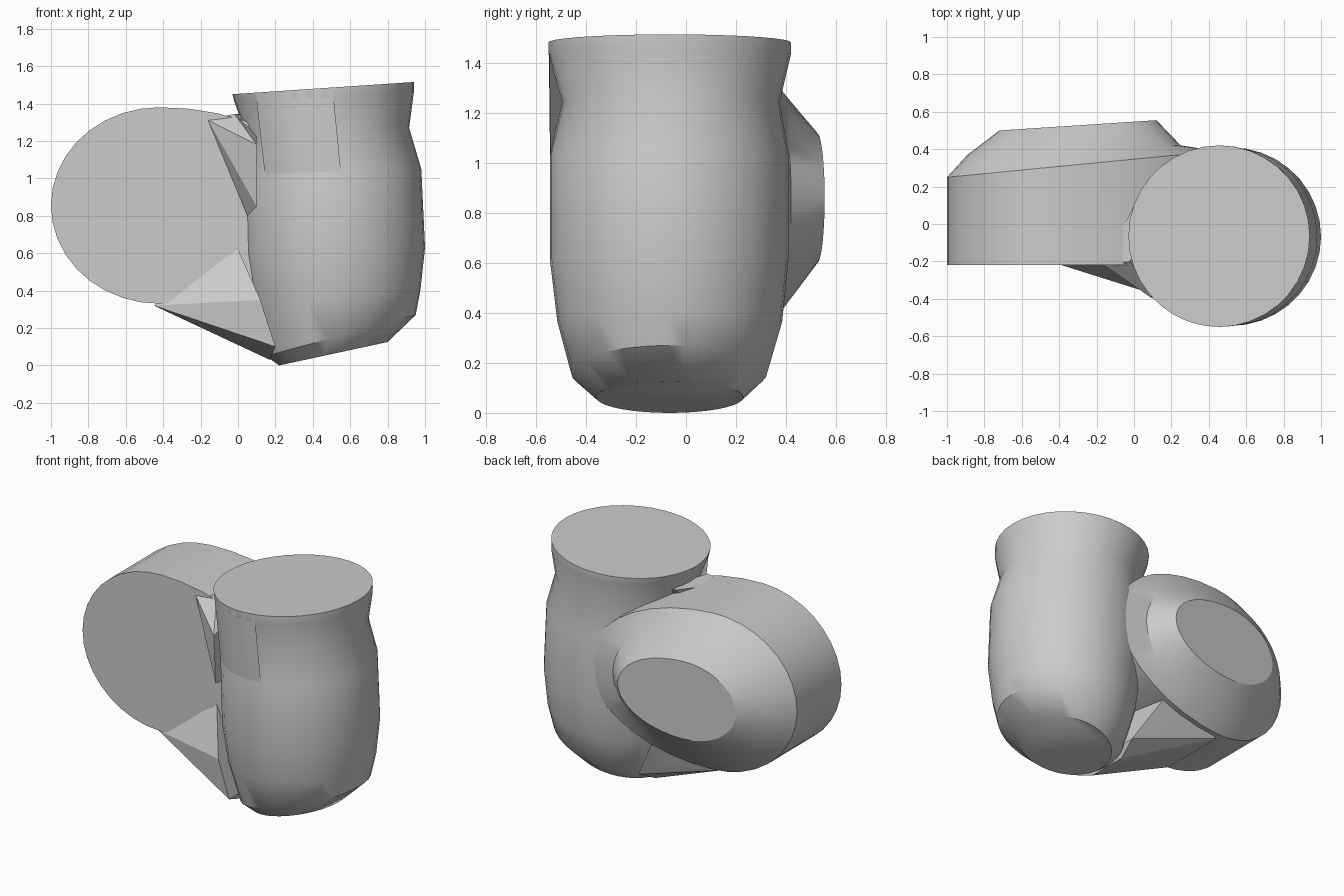
import bpy, bmesh
from math import cos, sin, pi, radians

if "Cube" in bpy.data.objects:
    bpy.data.objects.remove(bpy.data.objects["Cube"])

grey = bpy.data.materials.new("plain grey")
grey.use_nodes = True
colour = (0.6, 0.6, 0.6, 1)
grey.diffuse_color = colour
grey.node_tree.nodes["Principled BSDF"].inputs["Base Color"].default_value = colour


def finish(bm, name, angle):
    """Turn a bmesh into a shaded object."""
    bmesh.ops.recalc_face_normals(bm, faces=bm.faces)
    mesh = bpy.data.meshes.new(name)
    bm.to_mesh(mesh)
    bm.free()
    mesh.materials.append(grey)
    obj = bpy.data.objects.new(name, mesh)
    bpy.context.collection.objects.link(obj)
    bpy.ops.object.select_all(action='DESELECT')
    obj.select_set(True)
    bpy.context.view_layer.objects.active = obj
    bpy.ops.object.shade_smooth_by_angle(angle=radians(angle))
    return obj


def loft(name, rings, angle):
    """Skin a list of closed rings and cap both ends."""
    bm = bmesh.new()
    loops = [[bm.verts.new(p) for p in ring] for ring in rings]
    n = len(loops[0])
    for a, b in zip(loops, loops[1:]):
        for i in range(n):
            j = (i + 1) % n
            bm.faces.new((a[i], a[j], b[j], b[i]))
    bm.faces.new(loops[0])
    bm.faces.new(loops[-1])
    return finish(bm, name, angle)


def hull(name, points):
    """Wrap points in a convex web."""
    bm = bmesh.new()
    for p in points:
        bm.verts.new(p)
    res = bmesh.ops.convex_hull(bm, input=bm.verts)
    loose = [v for v in set(res["geom_interior"] + res["geom_unused"])
             if isinstance(v, bmesh.types.BMVert)]
    bmesh.ops.delete(bm, geom=loose, context='VERTS')
    return finish(bm, name, 25)


def body_point(ring, t):
    """Point on a tilted oval: x range, y range, height at left and right."""
    x0, x1, y0, y1, z0, z1 = ring
    c, s = cos(t), sin(t)
    return ((x0 + x1) / 2 + (x1 - x0) / 2 * c,
            (y0 + y1) / 2 + (y1 - y0) / 2 * s,
            (z0 + z1) / 2 + (z1 - z0) / 2 * c)


def pod_point(ring, t):
    """Point on an upright oval, longer towards the body."""
    mid, x0, x1, z0, z1, y0, y1 = ring
    c, s = cos(t), sin(t)
    x = mid + c * (x1 - mid if c > 0 else mid - x0)
    return (x, y0 + (y1 - y0) * (x - x0) / (x1 - x0),
            (z0 + z1) / 2 + (z1 - z0) / 2 * s)


SIDES = 36
turn = [2 * pi * i / SIDES for i in range(SIDES)]

# Upright body with flared rim, neck and slanted base
body_rings = [
    (-.03, .94, -.55, .42, 1.45, 1.515),
    (-.02, .94, -.55, .42, 1.41, 1.46),
    (.05, .915, -.495, .375, 1.22, 1.27),
    (.02, .98, -.545, .41, 1.02, 1.05),
    (.03, 1.0, -.545, .41, .60, .63),
    (.07, .975, -.515, .385, .33, .40),
    (.15, .95, -.46, .325, .05, .27),
    (.22, .80, -.36, .23, 0, .125),
]
loft("upright_body", [[body_point(r, t) for t in turn] for r in body_rings], 35)

# Side drum with flat front and bevelled back
pod_rings = [
    (-.42, -1, .48, .33, 1.38, -.22, -.22),
    (-.42, -1, .45, .33, 1.38, .25, .39),
    (-.40, -.89, .25, .42, 1.28, .37, .42),
    (-.35, -.72, .12, .60, 1.12, .50, .555),
]
loft("side_drum", [[pod_point(r, t) for t in turn] for r in pod_rings], 30)

# Flat filler across the front of the neck
arc = [radians(a) for a in range(222, 277, 9)]
hull("neck_filler", [body_point(body_rings[k], t) for k in (0, 3) for t in arc])

# Lower web joining the drum to the base
hull("lower_web", [
    (-.45, -.20, .32), (-.20, -.225, .38), (.0, -.225, .62),
    (-.45, .27, .32), (-.20, .30, .36), (.0, .33, .45),
    (.17, -.2, .03), (.17, .08, .03), (.2, -.38, .1), (.2, .22, .1),
    (.12, -.38, .35),
])

# Upper web joining the drum to the neck
hull("upper_web", [
    (-.16, -.22, 1.31), (-.06, -.25, 1.26), (-.02, -.2, 1.345),
    (.05, -.23, .8), (.1, -.4, 1.18), (.1, -.38, .85),
    (.1, .1, 1.33), (.0, .1, 1.345),
])
